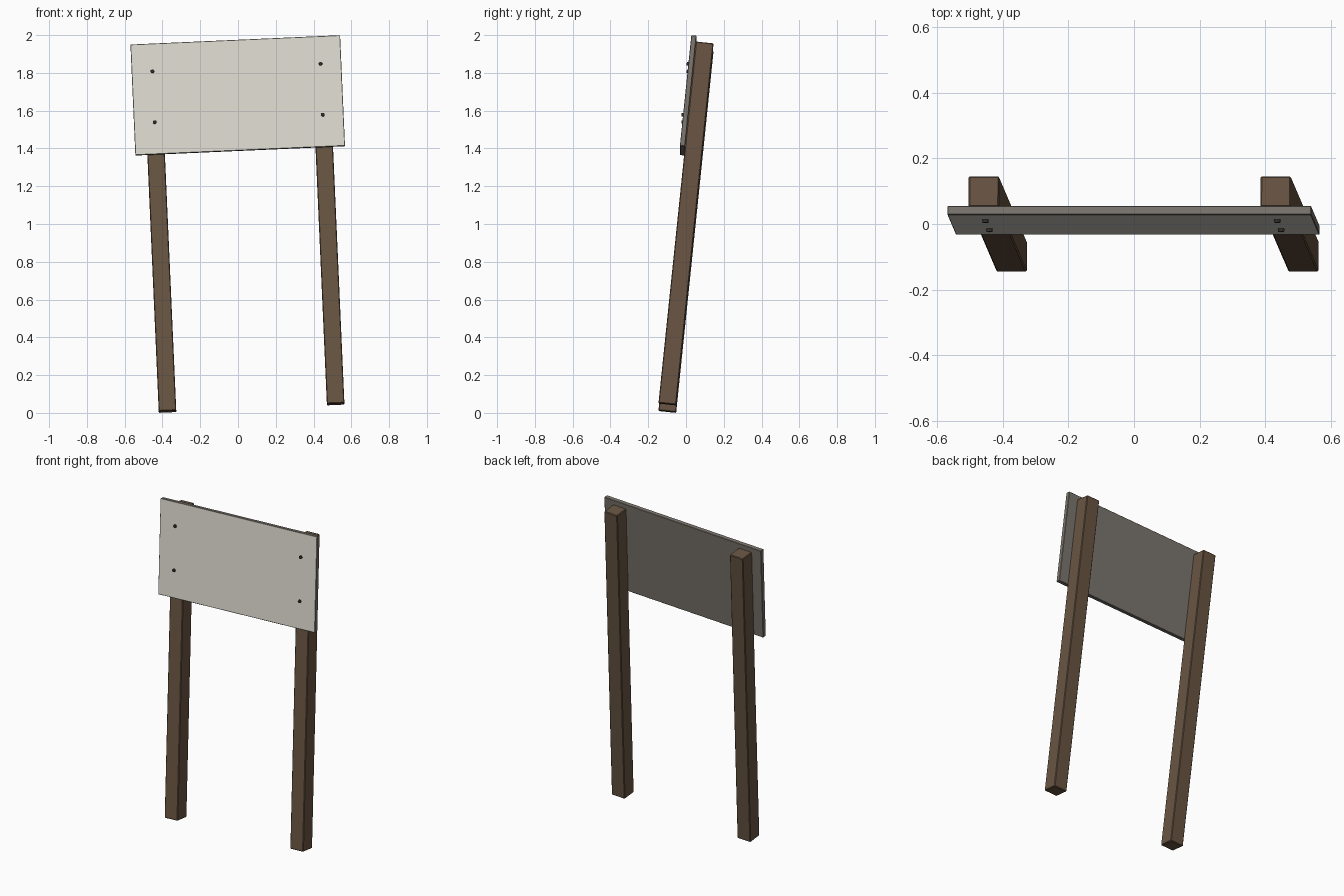
import bpy, bmesh
from math import radians
from mathutils import Matrix, Vector

if "Cube" in bpy.data.objects:
    bpy.data.objects.remove(bpy.data.objects["Cube"])

# The whole sign leans back and tilts slightly sideways
TILT = (Matrix.Translation((0.0295, 0, 0.983))
        @ Matrix.Rotation(radians(-2.54), 4, 'Y')
        @ Matrix.Rotation(radians(-5.9), 4, 'X'))


def material(name, color):
    m = bpy.data.materials.new(name)
    m.diffuse_color = (*color, 1)
    m.use_nodes = True
    m.node_tree.nodes["Principled BSDF"].inputs["Base Color"].default_value = m.diffuse_color
    return m


WOOD = material("dark_wood", (0.14, 0.09, 0.055))
EDGE = material("grey_board", (0.2, 0.18, 0.155))
PAINT = material("off_white_paint", (0.72, 0.70, 0.62))
METAL = material("dark_metal", (0.03, 0.03, 0.03))


def finish(name, bm, mats):
    me = bpy.data.meshes.new(name)
    bm.to_mesh(me)
    bm.free()
    for m in mats:
        me.materials.append(m)
    ob = bpy.data.objects.new(name, me)
    bpy.context.collection.objects.link(ob)
    ob.matrix_world = TILT
    return ob


def box(name, center, size, bevel, mats):
    bm = bmesh.new()
    bmesh.ops.create_cube(bm, size=1)
    bmesh.ops.scale(bm, vec=size, verts=bm.verts)
    bmesh.ops.translate(bm, vec=center, verts=bm.verts)
    bmesh.ops.bevel(bm, geom=bm.edges[:], offset=bevel, segments=1,
                    affect='EDGES', profile=0.5)
    bm.normal_update()
    # a second material goes on the front face only
    if len(mats) > 1:
        for f in bm.faces:
            f.material_index = int(f.normal.y < -0.9)
    return finish(name, bm, mats)


def bolt(name, x, z):
    bm = bmesh.new()
    turn = Matrix.Translation((x, -0.0755, z)) @ Matrix.Rotation(radians(90), 4, 'X')
    bmesh.ops.create_cone(bm, cap_ends=True, segments=12, radius1=0.0105,
                          radius2=0.009, depth=0.016, matrix=turn)
    return finish(name, bm, [METAL])


# Posts with their front bolts
for side, label in ((-1, "left"), (1, "right")):
    x = side * 0.4455
    box(f"{label}_post", (x, 0, 0), (0.093, 0.094, 1.925), 0.004, [WOOD])
    for z, level in ((0.843, "upper"), (0.572, "lower")):
        bolt(f"{label}_{level}_bolt", x, z)

# Board fixed to the front of the posts
box("sign_board", (0, -0.0605, 0.696), (1.111, 0.027, 0.589), 0.002, [EDGE, PAINT])
